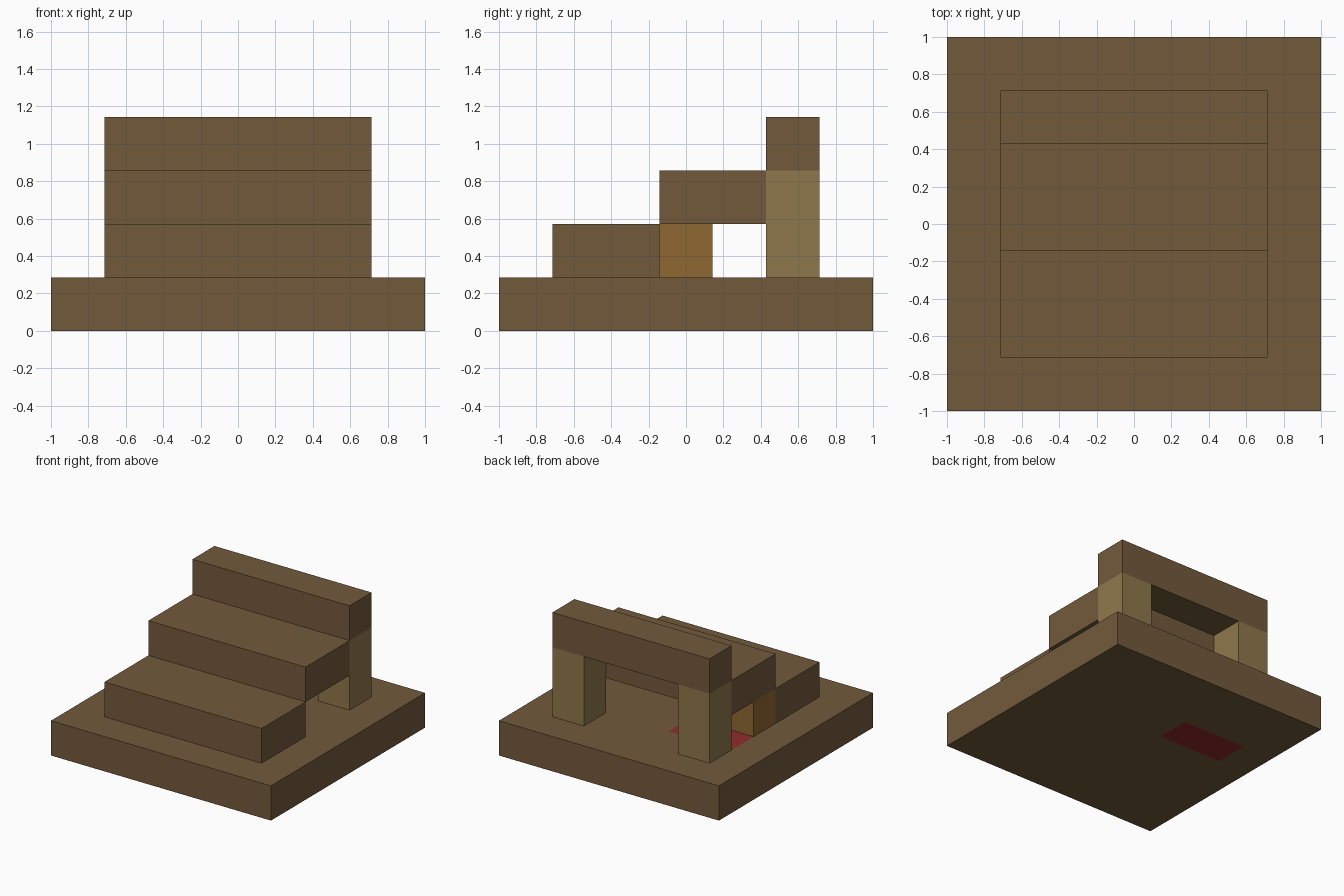
import bpy
import bmesh
from mathutils import Vector

U = 1 / 7  # module that every part is a multiple of

cube = bpy.data.objects.get("Cube")
if cube:
    bpy.data.objects.remove(cube, do_unlink=True)


def material(name, rgb):
    mat = bpy.data.materials.new(name)
    mat.use_nodes = True
    colour = (*rgb, 1)
    mat.diffuse_color = colour
    mat.node_tree.nodes["Principled BSDF"].inputs["Base Color"].default_value = colour
    return mat


brown = material("brown wood", (0.171, 0.102, 0.044))
tan = material("tan wood", (0.275, 0.188, 0.072))
amber = material("amber wood", (0.275, 0.138, 0.033))
red = material("red", (0.283, 0.024, 0.026))


def box(name, x, y, z, *mats, cuts=(), rule=None):
    """Box between (low, high) pairs in modules, with optional plane cuts and colour rule."""
    low, high = (Vector(p) * U for p in zip(x, y, z))
    bm = bmesh.new()
    bmesh.ops.create_cube(bm, size=1)
    for v in bm.verts:
        v.co = (low + high) / 2 + v.co * (high - low)
    for axis, value in cuts:
        normal = Vector((0, 0, 0))
        normal[axis] = 1
        bmesh.ops.bisect_plane(bm, geom=bm.verts[:] + bm.edges[:] + bm.faces[:],
                               plane_co=normal * value * U, plane_no=normal)
    if rule:
        for f in bm.faces:
            f.material_index = int(rule(f.calc_center_median() / U))
    mesh = bpy.data.meshes.new(name)
    bm.to_mesh(mesh)
    bm.free()
    for mat in mats:
        mesh.materials.append(mat)
    obj = bpy.data.objects.new(name, mesh)
    bpy.context.collection.objects.link(obj)
    return obj


# Base slab with a red panel running through it
box("base", (-7, 7), (-7, 7), (0, 2), brown, red,
    cuts=((0, -5), (0, -1), (1, 1), (1, 3)),
    rule=lambda c: -5 < c.x < -1 and 1 < c.y < 3)

# Three steps rising to the back
box("lower_step", (-5, 5), (-5, -1), (2, 4), brown)
box("middle_step", (-5, 5), (-1, 3), (4, 6), brown)
box("upper_step", (-5, 5), (3, 5), (6, 8), brown)

# Posts under the upper step
for side, x in (("right", -5), ("left", 3)):
    box(side + "_post", (x, x + 2), (3, 5), (2, 6), tan)

# Storage block under the middle step
box("storage_block", (-5, -3), (-1, 1), (2, 4), amber)
